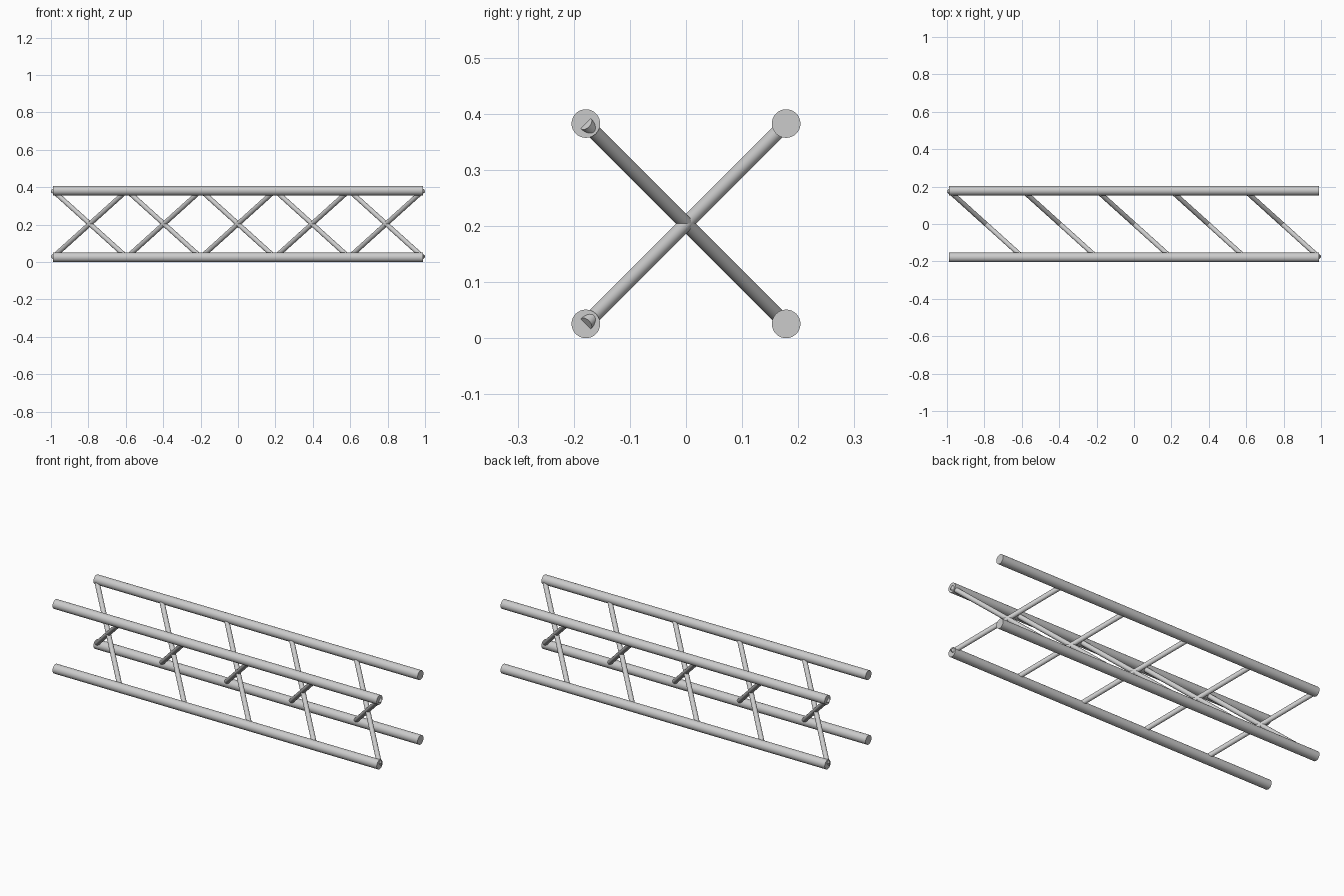
import bpy
from mathutils import Vector

if "Cube" in bpy.data.objects:
    bpy.data.objects.remove(bpy.data.objects["Cube"])

R_CHORD, R_BRACE = 0.0255, 0.0128
HALF_LEN, OFF = 0.99, 0.1785
Z_MID = R_CHORD + OFF
BAYS = 5


def tube(name, a, b, radius, sides=32):
    a, b = Vector(a), Vector(b)
    d = b - a
    bpy.ops.mesh.primitive_cylinder_add(
        vertices=sides, radius=radius, depth=d.length, location=(a + b) / 2,
        rotation=d.to_track_quat('Z', 'Y').to_euler())
    ob = bpy.context.object
    ob.name = name
    bpy.ops.object.shade_smooth_by_angle()
    return ob


# four long corner chords
for sy, side in ((-1, "front"), (1, "back")):
    for sz, level in ((-1, "lower"), (1, "upper")):
        y, z = sy * OFF, Z_MID + sz * OFF
        tube(f"{side}_{level}_chord", (-HALF_LEN, y, z), (HALF_LEN, y, z), R_CHORD)

# crossed diagonal braces through the core, one pair per bay
step = 2 * HALF_LEN / BAYS
for i in range(BAYS):
    x = -HALF_LEN + i * step
    for sz, kind in ((1, "falling"), (-1, "rising")):
        tube(f"{kind}_brace_{i + 1}", (x, OFF, Z_MID + sz * OFF),
             (x + step, -OFF, Z_MID - sz * OFF), R_BRACE)
